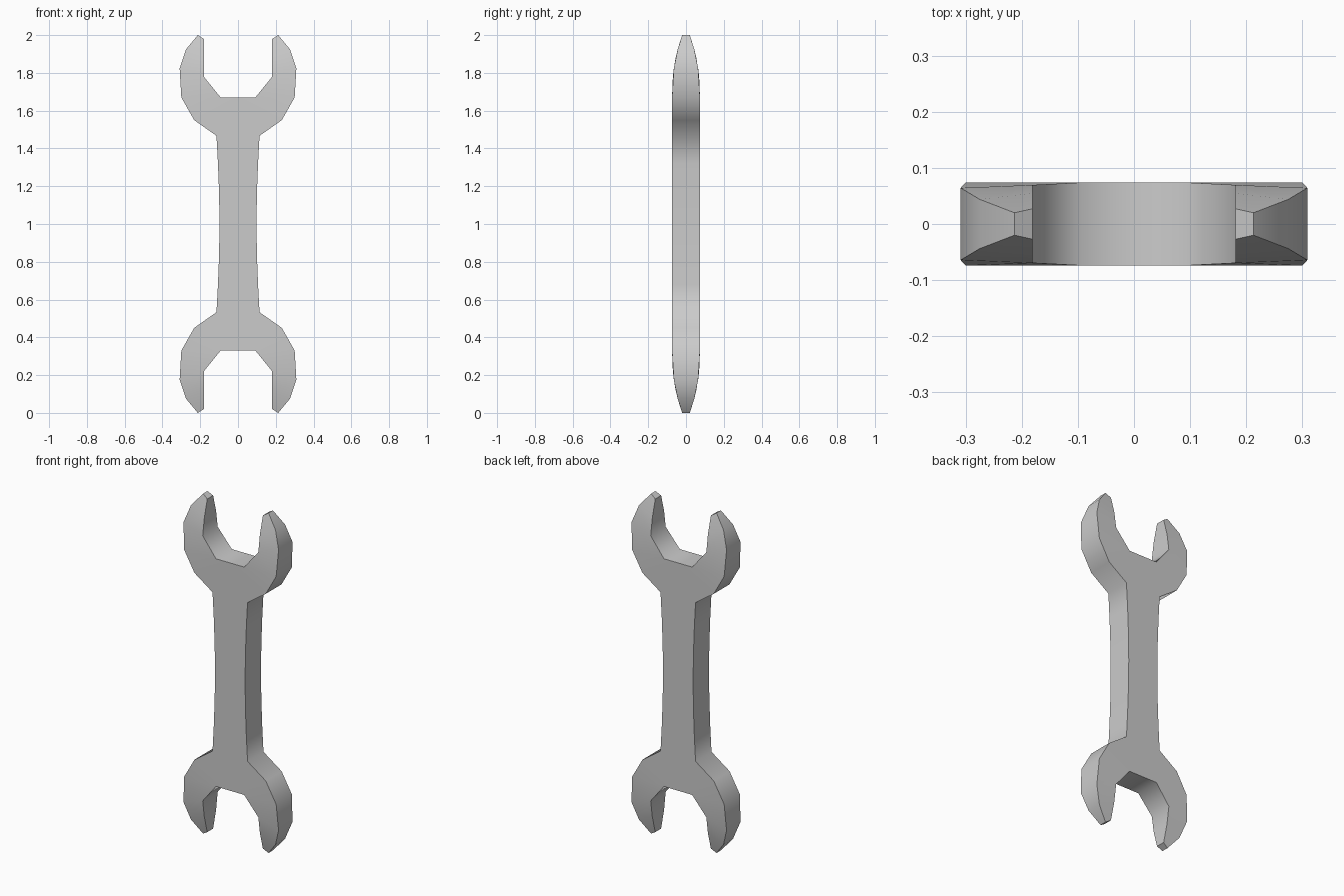
import bpy, bmesh, math

if "Cube" in bpy.data.objects:
    bpy.data.objects.remove(bpy.data.objects["Cube"])

# Upper right quarter as rungs of (outer x, z, inner x, z), heights relative to the middle
RUNGS = [
    (0.098, 0.00, 0.000, 0.00),
    (0.100, 0.16, 0.000, 0.16),
    (0.106, 0.32, 0.000, 0.32),
    (0.114, 0.467, 0.000, 0.467),
    (0.232, 0.55, 0.000, 0.67),
    (0.300, 0.67, 0.092, 0.67),
    (0.309, 0.825, 0.181, 0.78),
    (0.275, 0.925, 0.181, 0.88),
    (0.213, 1.00, 0.181, 0.98),
]
JAW_START = 4


def half_thickness(z):
    # full thickness along the handle, thinning towards the jaw tips
    return 0.074 - 0.054 * (max(0.0, z - 0.67) / 0.33) ** 2.27


bm = bmesh.new()


def pair(x, z):
    t = half_thickness(z)
    return bm.verts.new((x, -t, z)), bm.verts.new((x, t, z))


outer = [pair(r[0], r[1]) for r in RUNGS]
inner = [pair(r[2], r[3]) for r in RUNGS]

# Front and back faces
for i in range(len(RUNGS) - 1):
    ring = [outer[i], outer[i + 1], inner[i + 1], inner[i]]
    bm.faces.new([p[0] for p in ring])
    bm.faces.new([p[1] for p in reversed(ring)])

# Rim: up the outside, over the tip and down into the jaw
path = outer + inner[JAW_START:][::-1]
for a, b in zip(path, path[1:]):
    bm.faces.new((a[0], a[1], b[1], b[0]))

mesh = bpy.data.meshes.new("wrench")
bm.to_mesh(mesh)
bm.free()
wrench = bpy.data.objects.new("wrench", mesh)
bpy.context.collection.objects.link(wrench)
wrench.location.z = 1.0

# Smooth curves, crisp corners
bpy.context.view_layer.objects.active = wrench
wrench.select_set(True)
bpy.ops.object.shade_smooth_by_angle(angle=math.radians(53))

# Mirror left-right and top-bottom
mirror = wrench.modifiers.new("mirror", 'MIRROR')
mirror.use_axis = (True, False, True)
mirror.use_clip = True
mirror.merge_threshold = 0.001
